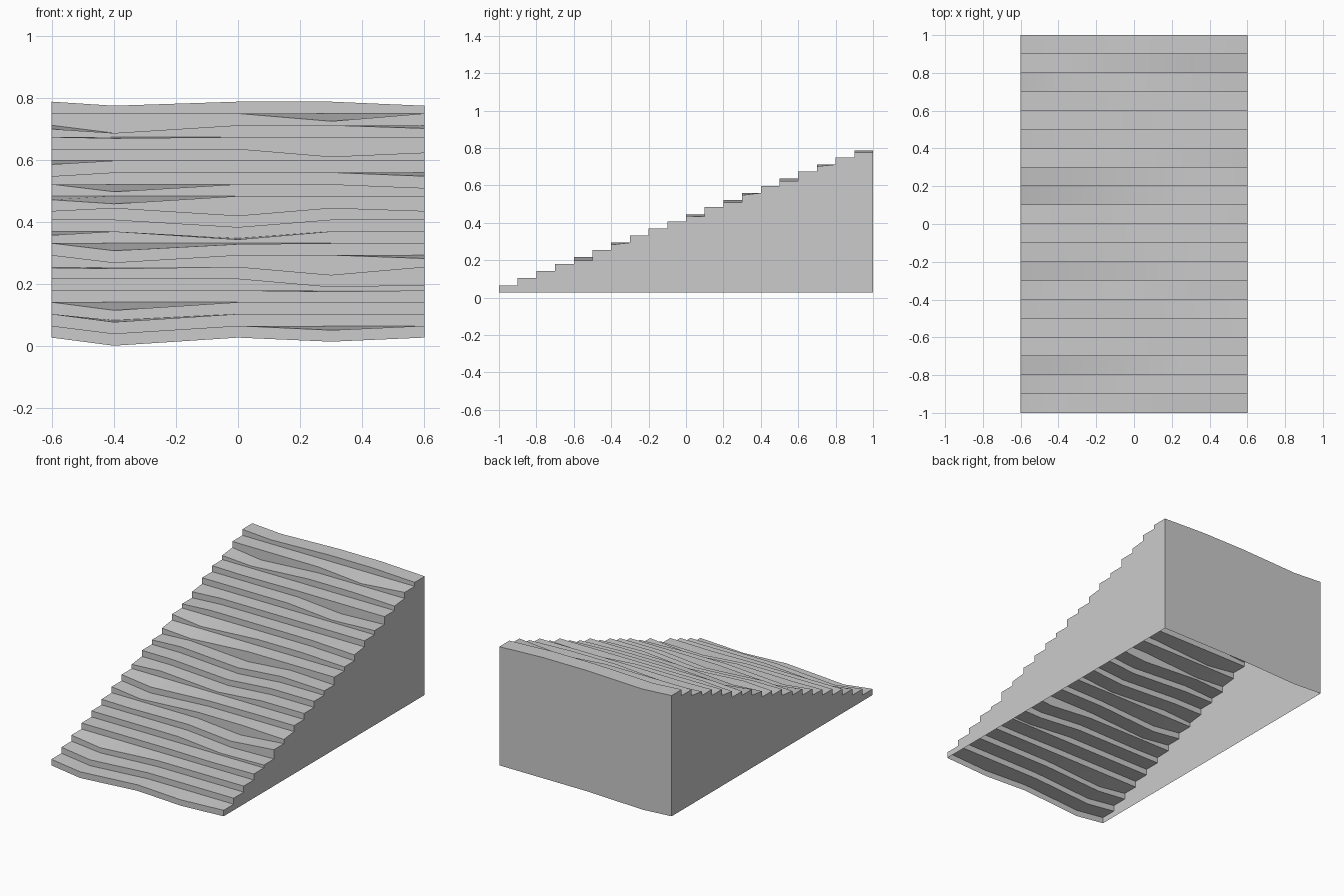
import bpy, bmesh

if "Cube" in bpy.data.objects:
    bpy.data.objects.remove(bpy.data.objects["Cube"])

# Worn staircase: open-bottomed shell with 20 treads sagging at a few columns
XS = (-0.6, -0.4, 0.0, 0.3, 0.6)
BASE, RISE, RUN, STEPS = 0.0275, 0.038, 0.1, 20

# wear depth per level: {column index: depth} at the tread nose and at its rear
NOSE = {
    0: {1: .026, 3: .013}, 1: {1: .025, 3: .014}, 2: {1: .026},
    3: {1: .026}, 4: {3: .004}, 5: {3: .026, 4: .02}, 6: {0: .003, 1: .006, 3: .026},
    7: {1: .024, 4: .011}, 8: {1: .024, 2: .003}, 9: {0: .012, 2: .026},
    10: {2: .024}, 11: {0: .01, 2: .025, 4: .01}, 12: {0: .012, 1: .025},
    13: {1: .024, 4: .012}, 14: {0: .012, 4: .012}, 15: {0: .012},
    16: {3: .025, 4: .012}, 17: {1: .004}, 18: {0: .012, 1: .025, 4: .01},
    19: {3: .025}, 20: {1: .013, 4: .013},
}
REAR = {
    1: {1: .025}, 2: {1: .02}, 5: {3: .026, 4: .02}, 6: {3: .026}, 7: {1: .024},
    9: {2: .022}, 10: {2: .024}, 11: {0: .01, 2: .025, 4: .012},
    13: {4: .012}, 14: {0: .012}, 16: {3: .025, 4: .012},
    18: {1: .025}, 20: {1: .013, 4: .013},
}

bm = bmesh.new()


def row(y, z, wear):
    return [bm.verts.new((x, y, z - wear.get(i, 0))) for i, x in enumerate(XS)]


# profile rows from front bottom edge, up the steps, down the back wall
rows = [row(-1, BASE, NOSE[0])]
for k in range(1, STEPS + 1):
    z = BASE + RISE * k
    rows.append(row(-1 + RUN * (k - 1), z, NOSE.get(k, {})))
    rows.append(row(-1 + RUN * k, z, REAR.get(k, {})))
rows.append(row(1, BASE, {1: .012}))

# risers, treads and back wall
for a, b in zip(rows, rows[1:]):
    for i in range(len(XS) - 1):
        bm.faces.new((a[i], a[i + 1], b[i + 1], b[i]))

# side walls
bm.faces.new([r[0] for r in rows])
bm.faces.new([r[-1] for r in reversed(rows)])

mesh = bpy.data.meshes.new("worn_staircase")
bm.to_mesh(mesh)
bm.free()
stairs = bpy.data.objects.new("worn_staircase", mesh)
bpy.context.collection.objects.link(stairs)
bpy.context.view_layer.objects.active = stairs
stairs.select_set(True)
bpy.ops.object.shade_smooth_by_angle(angle=0.6)
